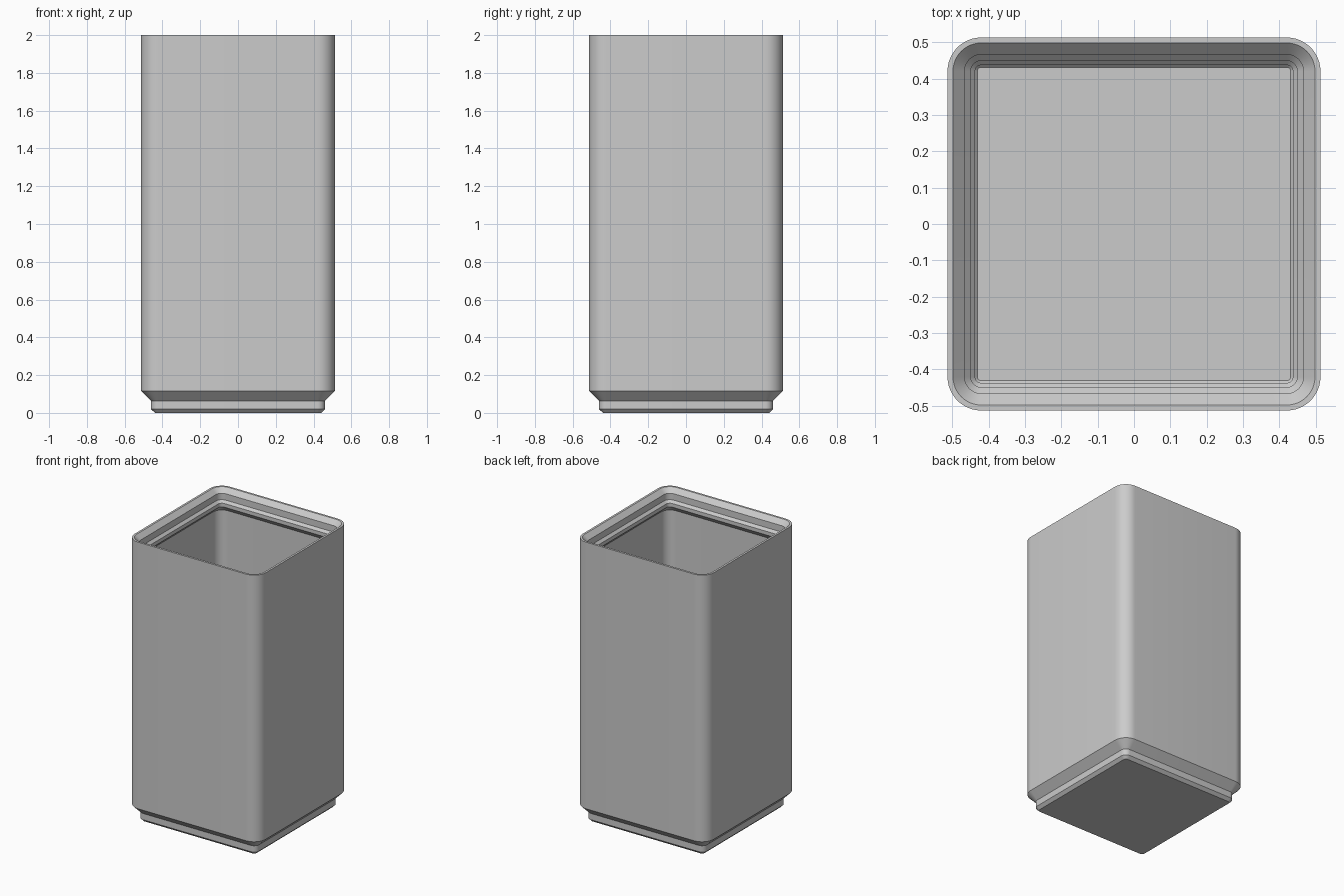
import bpy, bmesh, math

HALF = 0.513      # half width of the body
RADIUS = 0.0927   # corner radius of the body
STEPS = 12        # segments per rounded corner

cube = bpy.data.objects.get("Cube")
if cube:
    bpy.data.objects.remove(cube, do_unlink=True)

grey = bpy.data.materials.new("plain grey")
grey.use_nodes = True
colour = (0.6, 0.6, 0.6, 1)
grey.diffuse_color = colour
grey.node_tree.nodes["Principled BSDF"].inputs["Base Color"].default_value = colour


def ring(bm, half, z):
    """Rounded square whose corners stay concentric with the body corners."""
    r = RADIUS - (HALF - half)
    c = half - r
    verts = []
    for corner in range(4):
        start = corner * math.pi / 2
        cx = c if corner in (0, 3) else -c
        cy = c if corner in (0, 1) else -c
        for i in range(STEPS + 1):
            a = start + i / STEPS * math.pi / 2
            verts.append(bm.verts.new((cx + r * math.cos(a), cy + r * math.sin(a), z)))
    return verts


def loft(name, profile):
    """Skin the rings of a profile and cap both ends."""
    bm = bmesh.new()
    rings = [ring(bm, half, z) for half, z in profile]
    n = len(rings[0])
    for low, high in zip(rings, rings[1:]):
        for i in range(n):
            j = (i + 1) % n
            bm.faces.new((low[i], low[j], high[j], high[i]))
    bm.faces.new(list(reversed(rings[0])))
    bm.faces.new(rings[-1])
    bmesh.ops.recalc_face_normals(bm, faces=bm.faces[:])
    mesh = bpy.data.meshes.new(name)
    bm.to_mesh(mesh)
    bm.free()
    mesh.materials.append(grey)
    obj = bpy.data.objects.new(name, mesh)
    bpy.context.collection.objects.link(obj)
    return obj


# Stepped foot and outer wall, from the bottom up
outside = [(0.44, 0), (0.46, 0.02), (0.46, 0.064), (HALF, 0.117), (HALF, 2)]
# Stacking lip, from the rim down
lip = [(0.498, 2), (0.466, 1.968), (0.466, 1.923), (0.449, 1.906),
       (0.449, 1.88), (0.49, 1.839)]
# Hollow inside, down to the floor
inside = [(0.49, 0.127), (0.437, 0.074), (0.437, 0.03), (0.431, 0.024)]

bin_body = loft("storage_bin", outside + lip + inside)

bpy.ops.object.select_all(action="DESELECT")
bin_body.select_set(True)
bpy.context.view_layer.objects.active = bin_body
bpy.ops.object.shade_smooth_by_angle(angle=math.radians(30))
